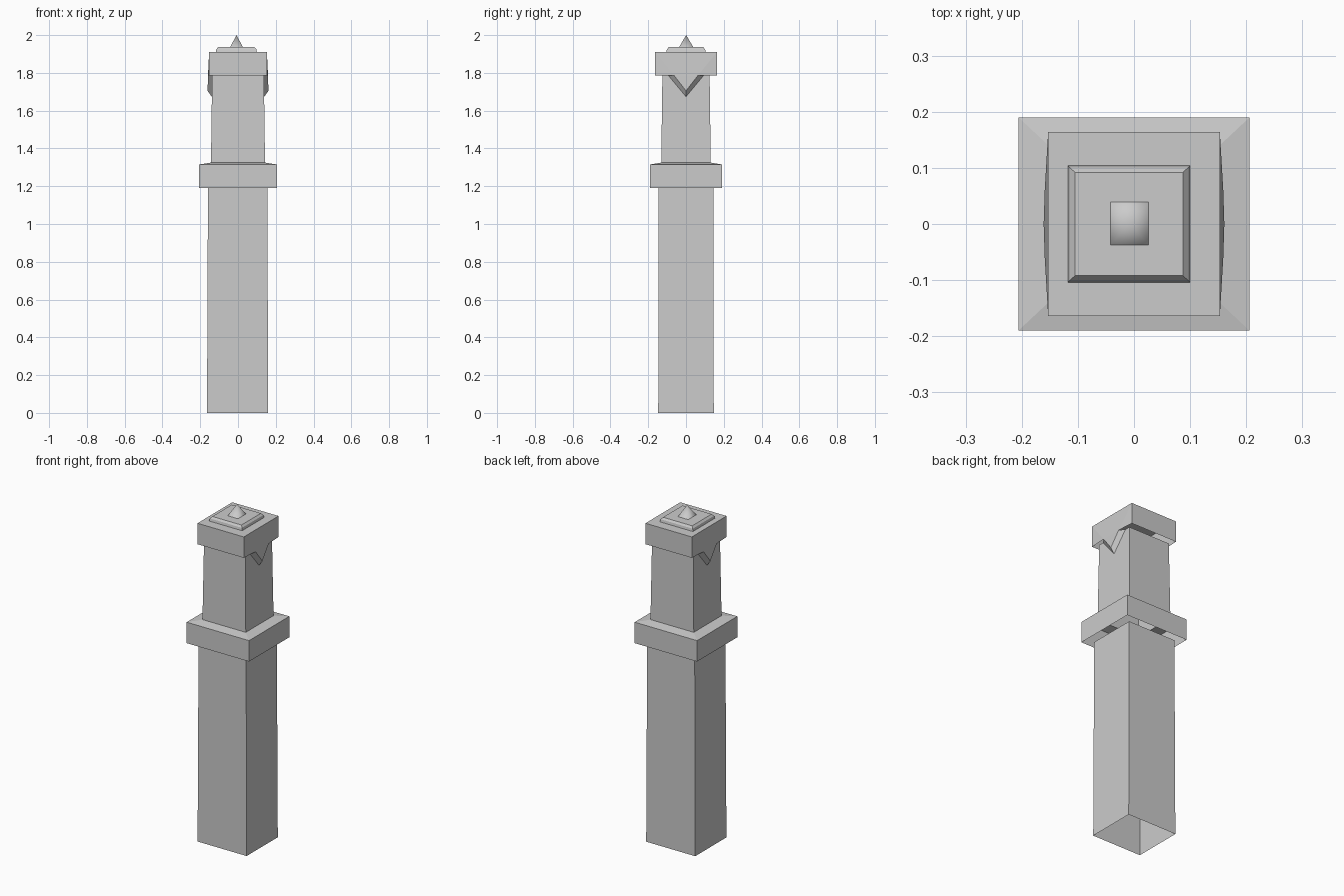
import bpy
import bmesh

cube = bpy.data.objects.get("Cube")
if cube:
    bpy.data.objects.remove(cube, do_unlink=True)

# One stone colour for everything
stone = bpy.data.materials.new("grey_stone")
stone.use_nodes = True
GREY = (0.6, 0.6, 0.6, 1)
stone.diffuse_color = GREY
stone.node_tree.nodes["Principled BSDF"].inputs["Base Color"].default_value = GREY


def finish(name, bm):
    """Turn a bmesh into a named stone object."""
    bmesh.ops.remove_doubles(bm, verts=bm.verts, dist=0.0001)
    bmesh.ops.recalc_face_normals(bm, faces=bm.faces)
    mesh = bpy.data.meshes.new(name)
    bm.to_mesh(mesh)
    bm.free()
    mesh.materials.append(stone)
    obj = bpy.data.objects.new(name, mesh)
    bpy.context.collection.objects.link(obj)
    return obj


def loft(name, levels, cx=0.0, cy=0.0, closed_top=False):
    """Hollow four-sided shell through (z, half width, half depth) levels."""
    bm = bmesh.new()
    rings = []
    for z, hx, hy in levels:
        rings.append([bm.verts.new((cx + sx * hx, cy + sy * hy, z))
                      for sx, sy in ((-1, -1), (1, -1), (1, 1), (-1, 1))])
    for low, high in zip(rings, rings[1:]):
        for i in range(4):
            j = (i + 1) % 4
            bm.faces.new((low[i], low[j], high[j], high[i]))
    if closed_top:
        bm.faces.new(rings[-1])
    return finish(name, bm)


# Lower shaft, collar with a slightly sloped top, and tapering upper shaft
loft("lower_shaft", [(0, 0.162, 0.147), (1.19, 0.157, 0.145)], cx=-0.002)
loft("collar", [(1.19, 0.206, 0.19), (1.315, 0.206, 0.19), (1.325, 0.143, 0.131)])
loft("upper_shaft", [(1.325, 0.143, 0.131), (1.785, 0.137, 0.125)])

# Cap block, its two side faces swelling into a downward point
CAP_X, CAP_Y, CAP_LOW, CAP_TOP = 0.153, 0.164, 1.785, 1.91
bm = bmesh.new()


def face(*points):
    bm.faces.new([bm.verts.new(p) for p in points])


face(*[(sx * CAP_X, sy * CAP_Y, CAP_TOP)
       for sx, sy in ((-1, -1), (1, -1), (1, 1), (-1, 1))])
for s in (-1, 1):
    y = s * CAP_Y
    face((-CAP_X, y, CAP_LOW), (CAP_X, y, CAP_LOW),
         (CAP_X, y, CAP_TOP), (-CAP_X, y, CAP_TOP))
    # Swelling side: central panel and triangular point
    x = s * CAP_X
    out, tip_x, wall = s * 0.159, s * 0.161, s * 0.136
    tip, tip_wall = (tip_x, 0, 1.705), (wall, 0, 1.67)
    face((x, -CAP_Y, CAP_TOP), (x, CAP_Y, CAP_TOP),
         (out, 0.062, CAP_LOW), (out, -0.062, CAP_LOW))
    face((out, -0.062, CAP_LOW), (out, 0.062, CAP_LOW), tip)
    for t in (-1, 1):
        corner = (out, t * 0.062, CAP_LOW)
        face((x, t * CAP_Y, CAP_TOP), (x, t * CAP_Y, CAP_LOW), corner)
        # Chamfer running back to the shaft wall
        face(corner, tip, tip_wall, (wall, t * 0.094, CAP_LOW))
finish("cap_block", bm)

# Raised tier on the cap and the small pointed finial
loft("cap_tier", [(1.91, 0.109, 0.104), (1.925, 0.106, 0.101), (1.936, 0.096, 0.092)],
     cx=-0.009, closed_top=True)

bm = bmesh.new()
apex = bm.verts.new((-0.008, 0.001, 2.0))
base = [bm.verts.new((-0.008 + sx * 0.034, 0.001 + sy * 0.038, 1.936))
        for sx, sy in ((-1, -1), (1, -1), (1, 1), (-1, 1))]
for i in range(4):
    bm.faces.new((base[i], base[(i + 1) % 4], apex))
for f in bm.faces:
    f.smooth = True
finish("finial", bm)
